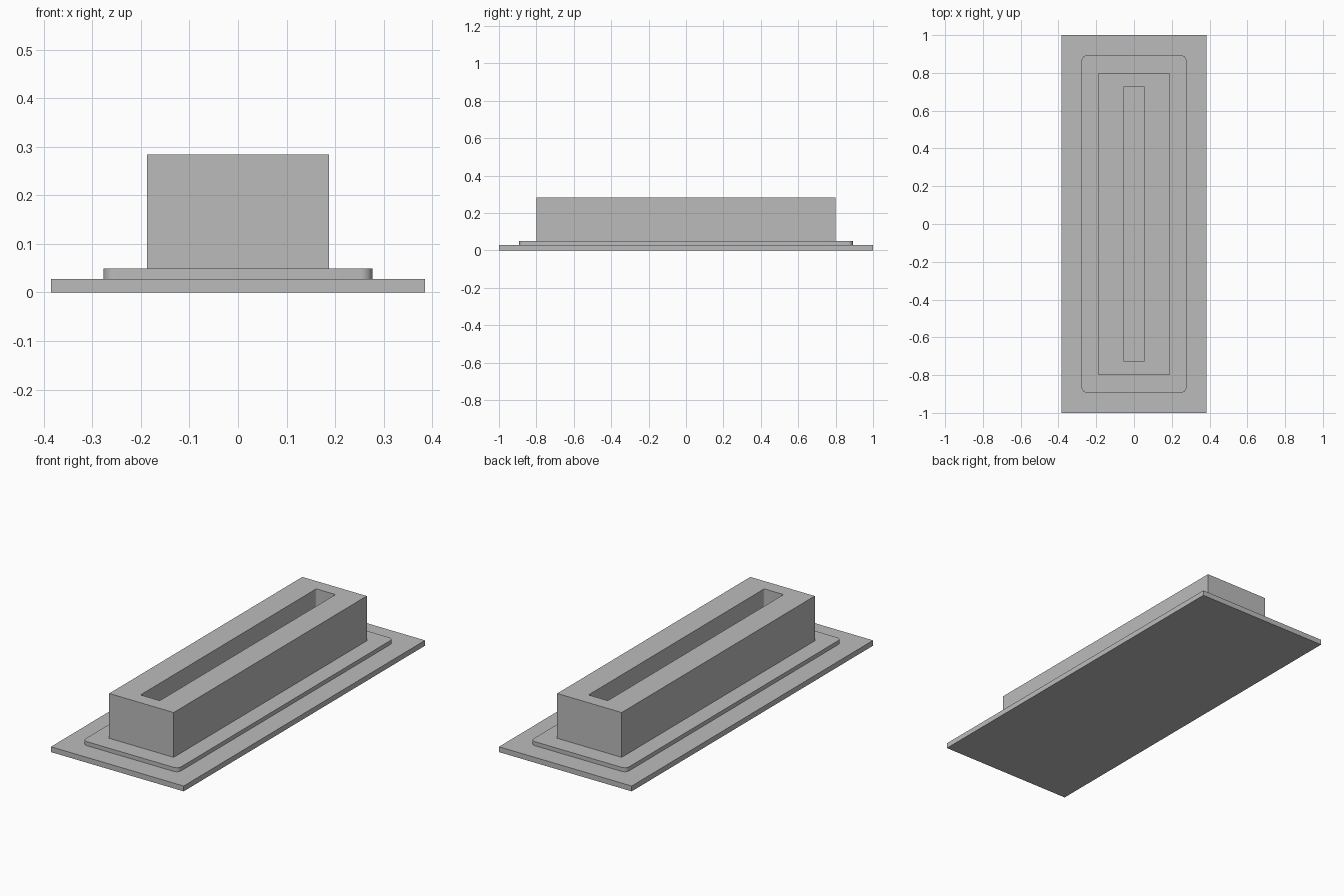
import bpy, bmesh, math

old = bpy.data.objects.get("Cube")
if old:
    bpy.data.objects.remove(old)

grey = bpy.data.materials.new("plain_grey")
grey.use_nodes = True
grey.diffuse_color = (0.5, 0.5, 0.5, 1)
grey.node_tree.nodes["Principled BSDF"].inputs["Base Color"].default_value = (0.5, 0.5, 0.5, 1)


def slab(name, half_x, half_y, z0, z1, radius=0.0):
    """Upright block, optionally with rounded vertical corners."""
    bm = bmesh.new()
    bmesh.ops.create_cube(bm, size=2)
    for v in bm.verts:
        v.co = (v.co.x * half_x, v.co.y * half_y, z1 if v.co.z > 0 else z0)
    if radius:
        upright = [e for e in bm.edges
                   if abs(e.verts[0].co.z - e.verts[1].co.z) > 1e-4]
        bmesh.ops.bevel(bm, geom=upright, offset=radius, segments=8,
                        profile=0.5, affect='EDGES')
    mesh = bpy.data.meshes.new(name)
    bm.to_mesh(mesh)
    bm.free()
    mesh.materials.append(grey)
    obj = bpy.data.objects.new(name, mesh)
    bpy.context.collection.objects.link(obj)
    if radius:
        bpy.ops.object.select_all(action='DESELECT')
        obj.select_set(True)
        bpy.context.view_layer.objects.active = obj
        bpy.ops.object.shade_smooth_by_angle(angle=math.radians(30))
    return obj


# Stepped base
slab("base_plate", 0.385, 1.0, 0.0, 0.028)
slab("raised_plinth", 0.277, 0.892, 0.028, 0.049, radius=0.025)

# Tall block with a long slot open at the top
body = slab("slotted_block", 0.187, 0.80, 0.049, 0.284)
cutter = slab("slot_cutter", 0.056, 0.728, 0.03, 0.35, radius=0.008)
cutter.hide_render = True
cutter.hide_viewport = True
cutter.display_type = 'WIRE'
cut = body.modifiers.new("slot", 'BOOLEAN')
cut.operation = 'DIFFERENCE'
cut.solver = 'EXACT'
cut.object = cutter
